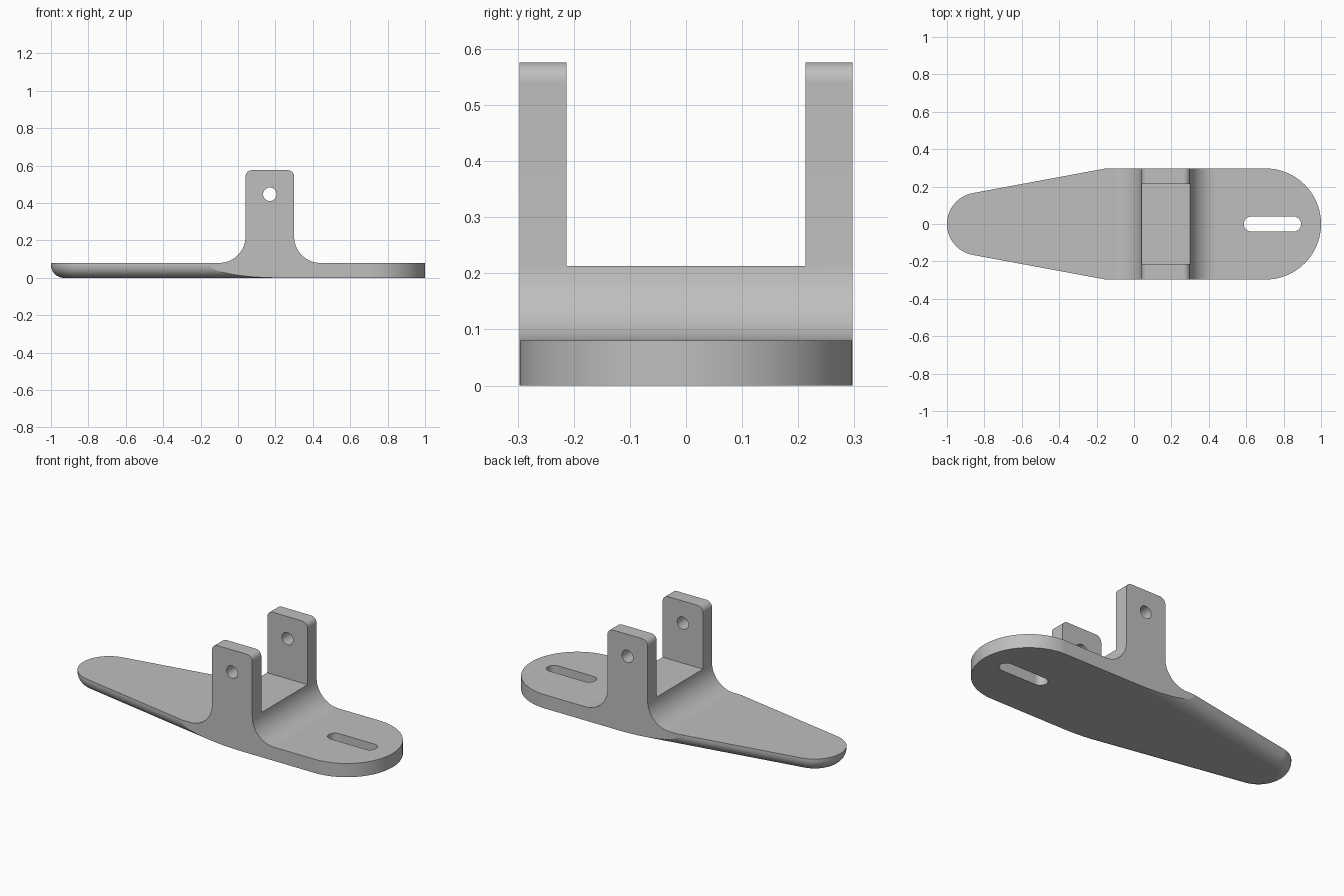
import bpy, bmesh, math
from mathutils import Matrix

if "Cube" in bpy.data.objects:
    bpy.data.objects.remove(bpy.data.objects["Cube"])

W = 0.297            # half width of the plate
TOP = 0.08           # plate thickness
R_BOT = 0.07         # rounding under the tapered end
R_TIP = 0.168        # radius of the narrow end
TAPER = math.radians(10.5)

gray = bpy.data.materials.new("light_gray")
gray.diffuse_color = (0.52, 0.52, 0.52, 1)
gray.use_nodes = True
gray.node_tree.nodes["Principled BSDF"].inputs["Base Color"].default_value = gray.diffuse_color


def make_object(name, bm):
    bmesh.ops.recalc_face_normals(bm, faces=bm.faces)
    mesh = bpy.data.meshes.new(name)
    bm.to_mesh(mesh)
    bm.free()
    mesh.materials.append(gray)
    ob = bpy.data.objects.new(name, mesh)
    bpy.context.collection.objects.link(ob)
    return ob


def loft(name, rings):
    """Solid from a stack of matching closed rings."""
    bm = bmesh.new()
    vs = [[bm.verts.new(p) for p in ring] for ring in rings]
    n = len(vs[0])
    for a, b in zip(vs, vs[1:]):
        for i in range(n):
            j = (i + 1) % n
            bm.faces.new((a[i], a[j], b[j], b[i]))
    bm.faces.new(vs[0])
    bm.faces.new(vs[-1])
    return make_object(name, bm)


def arc(cx, cy, r, a0, a1, n):
    return [(cx + r * math.cos(math.radians(a0 + (a1 - a0) * i / n)),
             cy + r * math.sin(math.radians(a0 + (a1 - a0) * i / n)))
            for i in range(n + 1)]


def boolean(target, tool, operation):
    mod = target.modifiers.new(operation.lower(), 'BOOLEAN')
    mod.operation, mod.solver, mod.object = operation, 'EXACT', tool
    bpy.context.view_layer.objects.active = target
    bpy.ops.object.modifier_apply(modifier=mod.name)
    bpy.data.objects.remove(tool)


def plate_ring(z, inset):
    """Plan outline; only the tapered end is inset, clamped to the full width."""
    cx = -1 + R_TIP
    half = arc(cx, 0, R_TIP - inset, 180, 90 + math.degrees(TAPER), 14)
    # where the inset taper line meets the straight side
    corner_x = cx + (W * math.cos(TAPER) - R_TIP + inset) / math.sin(TAPER)
    half.append((corner_x, W))
    half += arc(1 - W, 0, W, 90, 0, 20)
    half[0], half[-1] = (half[0][0], 0), (half[-1][0], 0)
    ring = half + [(x, -y) for x, y in reversed(half[1:-1])]
    return [(x, y, z) for x, y in ring]


# Base plate with rounded underside along the tapered end
rings = []
for i in range(13):
    a = math.pi / 2 * (1 - i / 12)
    rings.append(plate_ring(R_BOT * (1 - math.sin(a)), R_BOT * (1 - math.cos(a))))
rings.append(plate_ring(TOP, 0))
body = loft("bracket_body", rings)

# Upright bracket: filleted foot, straight sides, rounded top corners
X0, X1, ZT, RF, RC = 0.04, 0.30, 0.576, 0.14, 0.035
profile = [(X0 - RF, TOP - 0.005)]
profile += arc(X0 - RF, TOP + RF, RF, -90, 0, 14)
profile += arc(X0 + RC, ZT - RC, RC, 180, 90, 12)
profile += arc(X1 - RC, ZT - RC, RC, 90, 0, 12)
profile += arc(X1 + RF, TOP + RF, RF, 180, 270, 14)
profile += [(X1 + RF, TOP - 0.005)]
upright = loft("upright", [[(x, y, z) for x, z in profile] for y in (-W, W)])

# Gap between the two ears
bm = bmesh.new()
bmesh.ops.create_cube(bm, size=1, matrix=Matrix.Translation((0.17, 0, 0.613))
                      @ Matrix.Diagonal((1, 0.426, 0.8, 1)))
boolean(upright, make_object("ear_gap", bm), 'DIFFERENCE')
boolean(body, upright, 'UNION')

# Slot through the wide end
slot = arc(0.627, 0, 0.04, 90, 270, 24) + arc(0.853, 0, 0.04, -90, 90, 24)
boolean(body, loft("slot", [[(x, y, z) for x, y in slot] for z in (-0.1, 0.2)]),
        'DIFFERENCE')

# Pin hole through both ears
hole = arc(0.17, 0.447, 0.036, 0, 360, 48)[:-1]
boolean(body, loft("pin_hole", [[(x, y, z) for x, z in hole] for y in (-0.5, 0.5)]),
        'DIFFERENCE')

# Smooth curved areas, keep flats flat and edges crisp
bpy.ops.object.select_all(action='DESELECT')
body.select_set(True)
bpy.context.view_layer.objects.active = body
bpy.ops.object.shade_smooth_by_angle(angle=math.radians(10))
weighted = body.modifiers.new("flat_normals", 'WEIGHTED_NORMAL')
weighted.keep_sharp = True
